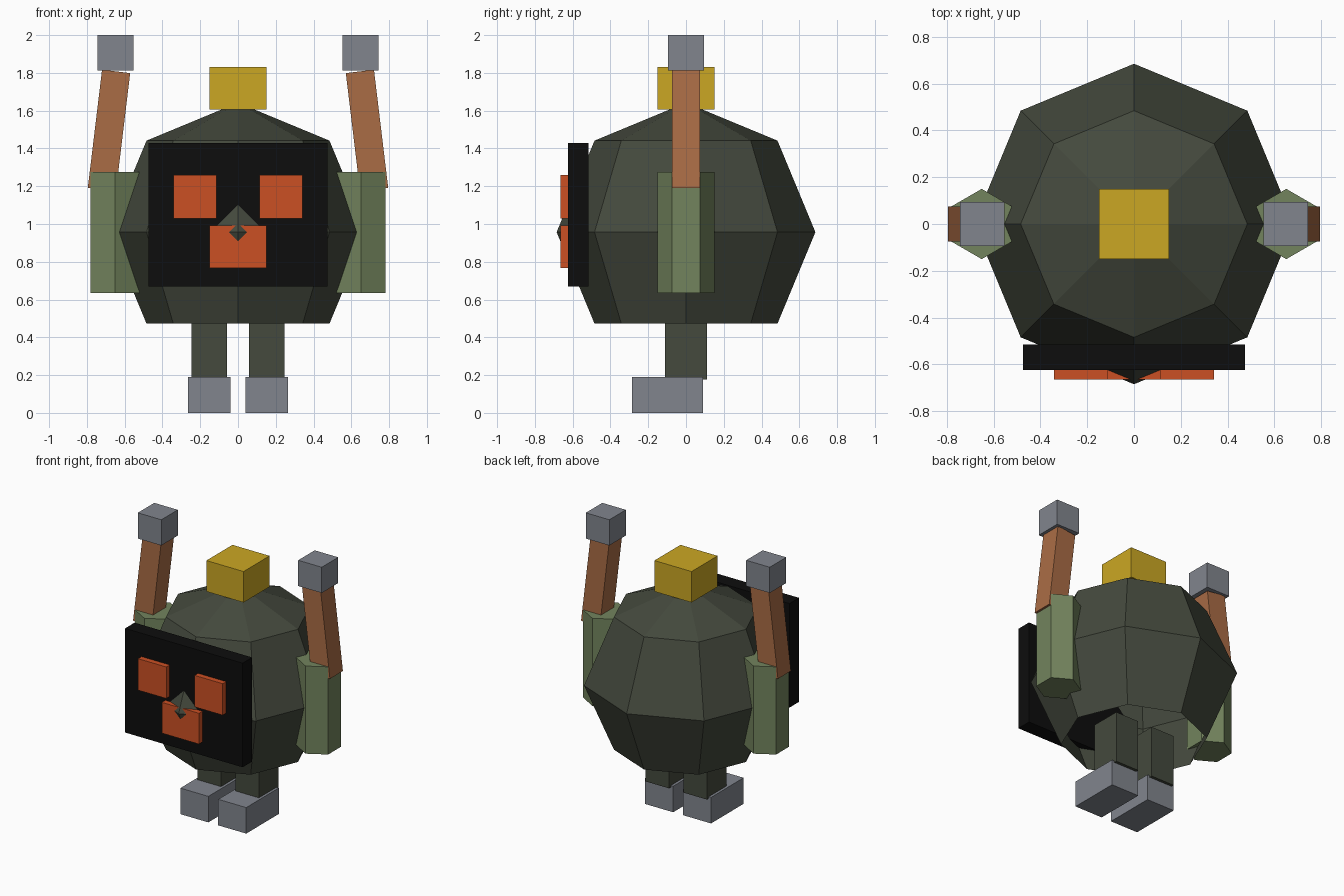
import bpy, bmesh, math
from mathutils import Matrix

cube = bpy.data.objects.get("Cube")
if cube:
    bpy.data.objects.remove(cube, do_unlink=True)


def material(name, rgb):
    m = bpy.data.materials.new(name)
    m.use_nodes = True
    m.diffuse_color = (*rgb, 1)
    m.node_tree.nodes["Principled BSDF"].inputs["Base Color"].default_value = (*rgb, 1)
    return m


DARK_GREEN = material("dark green", (0.058, 0.067, 0.047))
LIGHT_GREEN = material("light green", (0.17, 0.23, 0.11))
BROWN = material("brown", (0.40, 0.15, 0.06))
GREY = material("grey", (0.22, 0.235, 0.27))
YELLOW = material("yellow", (0.60, 0.39, 0.017))
ORANGE = material("orange", (0.60, 0.08, 0.017))
BLACK = material("black", (0.004, 0.004, 0.004))


def finish(name, bm, mat):
    mesh = bpy.data.meshes.new(name)
    bm.to_mesh(mesh)
    bm.free()
    mesh.materials.append(mat)
    obj = bpy.data.objects.new(name, mesh)
    bpy.context.collection.objects.link(obj)
    return obj


def box(name, mat, centre, size, tilt=0):
    bm = bmesh.new()
    bmesh.ops.create_cube(bm, size=1, matrix=Matrix.Diagonal((*size, 1)))
    obj = finish(name, bm, mat)
    obj.location = centre
    obj.rotation_euler.y = tilt
    return obj


# Faceted round body, open underneath
R = 0.685
bm = bmesh.new()
bmesh.ops.create_uvsphere(bm, u_segments=8, v_segments=4, radius=R)
bottom = [v for v in bm.verts if v.co.z < -0.9 * R]
bmesh.ops.delete(bm, geom=bottom, context='VERTS')
body = finish("body", bm, DARK_GREEN)
body.location.z = 0.957

# Top block and face plate
box("top_block", YELLOW, (0, 0, 1.718), (0.3, 0.3, 0.226))
box("face_plate", BLACK, (0, -0.57, 1.05), (0.95, 0.11, 0.76))
box("mouth", ORANGE, (0, -0.645, 0.88), (0.3, 0.04, 0.225))

# Paired parts
for side, s in (("left", 1), ("right", -1)):
    box(side + "_eye", ORANGE, (s * 0.228, -0.645, 1.145), (0.228, 0.04, 0.23))
    box(side + "_leg", DARK_GREEN, (s * 0.153, 0, 0.365), (0.188, 0.224, 0.375))
    box(side + "_foot", GREY, (s * 0.153, -0.097, 0.095), (0.226, 0.376, 0.19))

    # Six-sided lower arm with its points facing front and back
    bm = bmesh.new()
    bmesh.ops.create_cone(bm, cap_ends=True, segments=6, radius1=0.15, radius2=0.15, depth=0.64)
    on_x = any(abs(v.co.y) < 0.001 for v in bm.verts)
    if on_x:
        bmesh.ops.rotate(bm, verts=bm.verts, matrix=Matrix.Rotation(math.pi / 6, 3, 'Z'))
    arm = finish(side + "_lower_arm", bm, LIGHT_GREEN)
    arm.location = (s * 0.651, 0, 0.955)

    box(side + "_raised_forearm", BROWN, (s * 0.683, 0, 1.495), (0.15, 0.15, 0.63), -s * 0.12)
    box(side + "_hand", GREY, (s * 0.648, 0, 1.906), (0.19, 0.19, 0.188))
